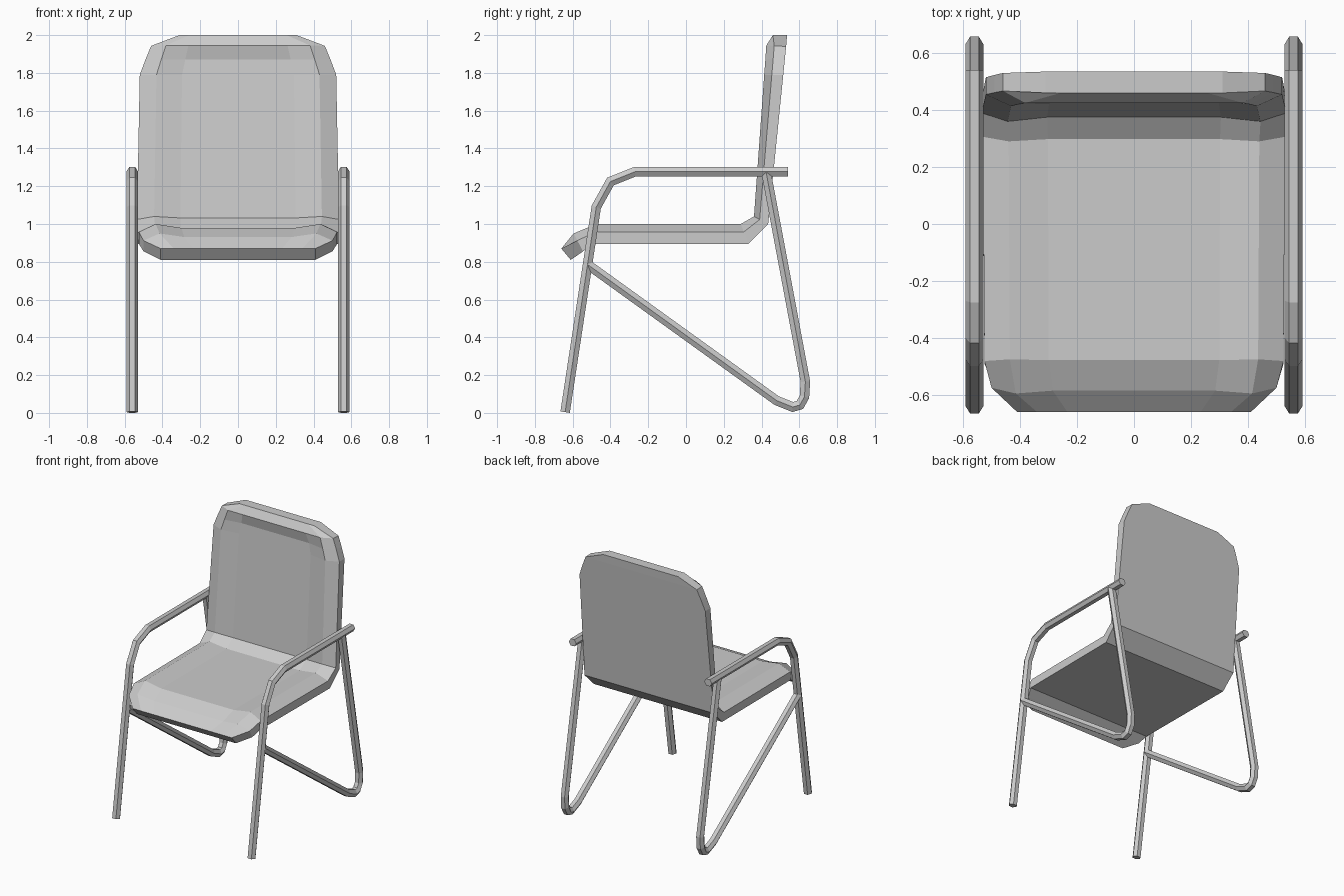
import bpy, bmesh, math
from mathutils import Vector

if "Cube" in bpy.data.objects:
    bpy.data.objects.remove(bpy.data.objects["Cube"], do_unlink=True)

grey = bpy.data.materials.new("plain grey")
grey.use_nodes = True
COLOUR = (0.6, 0.6, 0.6, 1)
grey.diffuse_color = COLOUR
grey.node_tree.nodes["Principled BSDF"].inputs["Base Color"].default_value = COLOUR


def loft(name, rings):
    """Skin closed rings of equal length into a capped solid."""
    bm = bmesh.new()
    loops = [[bm.verts.new(p) for p in ring] for ring in rings]
    n = len(loops[0])
    for a, b in zip(loops, loops[1:]):
        for i in range(n):
            j = (i + 1) % n
            bm.faces.new((a[i], a[j], b[j], b[i]))
    bm.faces.new(loops[0])
    bm.faces.new(loops[-1])
    bmesh.ops.recalc_face_normals(bm, faces=bm.faces)
    mesh = bpy.data.meshes.new(name)
    bm.to_mesh(mesh)
    bm.free()
    mesh.materials.append(grey)
    obj = bpy.data.objects.new(name, mesh)
    bpy.context.collection.objects.link(obj)
    return obj


def tube(name, x, path, rx=0.031, rp=0.029):
    """Six-sided mitred tube along a (y, z) path at a fixed x."""
    pts = [Vector(p) for p in path]
    rings = []
    for i, p in enumerate(pts):
        d0 = (p - pts[max(i - 1, 0)]).normalized()
        d1 = (pts[min(i + 1, len(pts) - 1)] - p).normalized()
        t = (d0 + d1).normalized()
        ref = d1 if d1.length else d0
        side = Vector((-t.y, t.x)) / max(t.dot(ref), 0.5)
        ring = []
        for k in range(6):
            a = k * math.pi / 3
            q = p + side * rp * math.sin(a)
            ring.append((x + rx * math.cos(a), q.x, q.y))
        rings.append(ring)
    return loft(name, rings)


# Padded shell: rows of (rear point, front point, half width, row kind)
TIP, RIM, DISH = (1, 1, 1), (0.6, 1, 1), (0.6, 1, 0.8)
rows = [
    ((-0.61, 0.81), (-0.66, 0.87), 0.41, TIP),
    ((-0.545, 0.855), (-0.595, 0.95), 0.50, DISH),
    ((-0.49, 0.895), (-0.475, 1.0), 0.525, DISH),
    ((0.33, 0.895), (0.29, 1.0), 0.53, DISH),
    ((0.435, 1.0), (0.36, 1.04), 0.535, DISH),
    ((0.515, 1.79), (0.414, 1.79), 0.52, DISH),
    ((0.523, 1.87), (0.42, 1.87), 0.49, DISH),
    ((0.53, 1.94), (0.425, 1.945), 0.46, RIM),
    ((0.535, 2.0), (0.46, 2.0), 0.31, TIP),
]
rings = []
for rear, front, w, depth in rows:
    o, f = Vector(rear), Vector(front)
    across = list(zip((1, 0.83, 0.57), depth))
    profile = [(-1, 0)] + [(-u, t) for u, t in across]
    profile += [(u, t) for u, t in reversed(across)] + [(1, 0)]
    rings.append([(u * w, *o.lerp(f, t)) for u, t in profile])
loft("seat_and_back", rings)

# Tubular side frames
arm_path = [(-0.64, 0.004), (-0.475, 1.09), (-0.40, 1.225),
            (-0.27, 1.277), (0.54, 1.277)]
brace_path = [(0.425, 1.27), (0.632, 0.165), (0.627, 0.085), (0.603, 0.042),
              (0.565, 0.031), (0.48, 0.065), (-0.52, 0.785)]
for label, sx in (("left", 1), ("right", -1)):
    tube(label + "_front_leg_and_arm", sx * 0.56, arm_path)
    tube(label + "_rear_leg_and_brace", sx * 0.56, brace_path)
